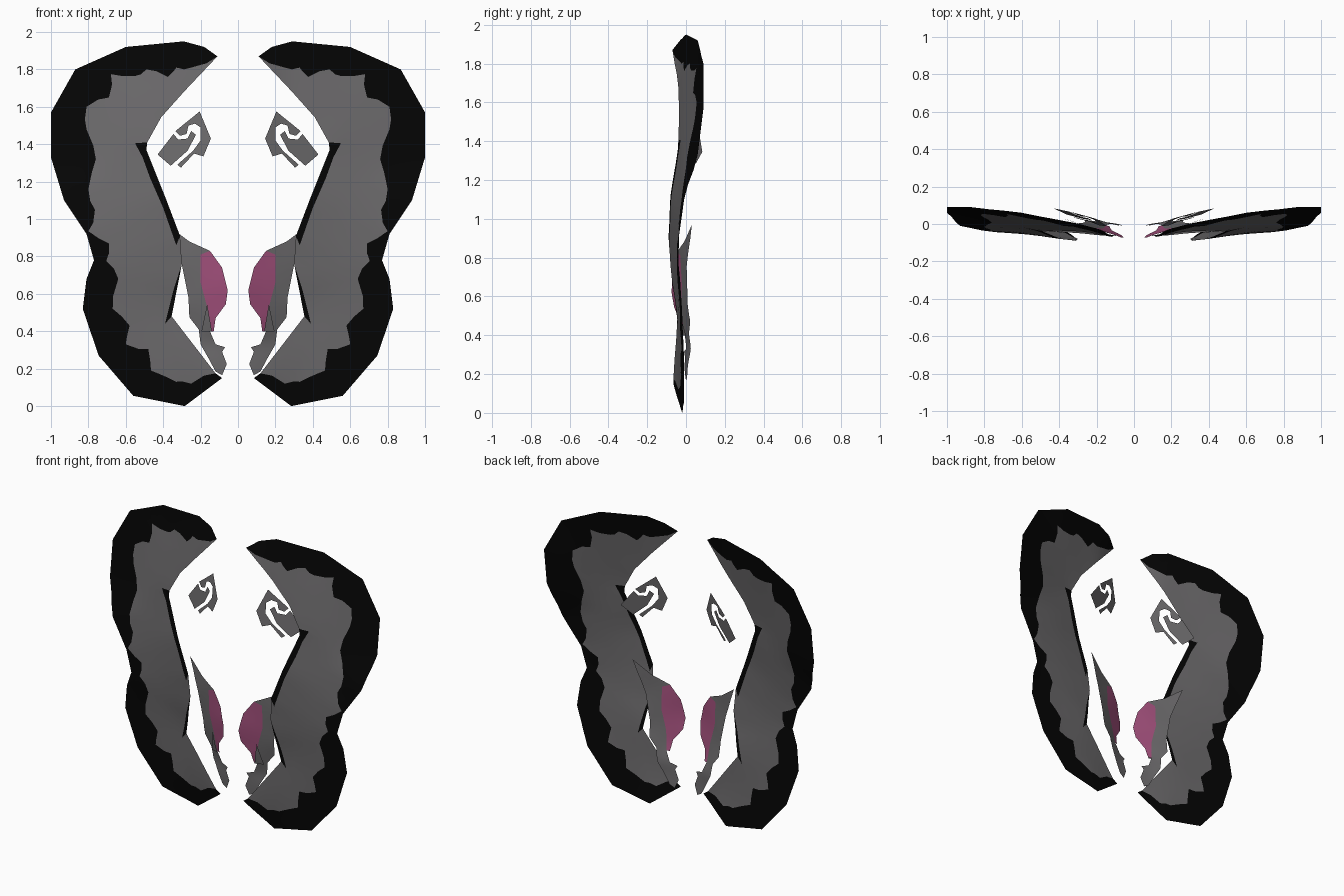
import bpy
import bmesh
import random
from mathutils import Matrix, Vector

random.seed(4)

default_cube = bpy.data.objects.get("Cube")
if default_cube:
    bpy.data.objects.remove(default_cube, do_unlink=True)


def make_material(name, rgb):
    material = bpy.data.materials.new(name)
    material.use_nodes = True
    colour = (*rgb, 1.0)
    material.diffuse_color = colour
    shader = next(n for n in material.node_tree.nodes if n.type == "BSDF_PRINCIPLED")
    shader.inputs["Base Color"].default_value = colour
    shader.inputs["Roughness"].default_value = 0.9
    return material


black = make_material("black fur", (.0015, .0015, .0015))
grey = make_material("grey fur", (.15, .145, .15))
pink = make_material("pink skin", (.36, .08, .2))


def blended_depth(controls):
    """Return a smooth depth function: a plane fitted locally to (x, y, z) points."""
    def depth(x, z):
        system = Matrix(((0, 0, 0), (0, 0, 0), (0, 0, 0)))
        target = Vector((0, 0, 0))
        for cx, cy, cz in controls:
            row = Vector((1, cx - x, cz - z))
            weight = 1.0 / (row.yz.length_squared + .002) ** 2
            for i in range(3):
                system[i] += weight * row[i] * row
            target += weight * cy * row
        return (system.inverted() @ target).x
    return depth


def make_sheet(name, outline, depth, material, face_front=False):
    """Fill an (x, z) outline, bend it with the depth function and mirror it."""
    bm = bmesh.new()
    corners = [bm.verts.new((x, 0, z)) for x, z in outline]
    face = bm.faces.new(corners)
    face.normal_update()
    if (face.normal.y < 0) != face_front:
        face.normal_flip()
    filled = bmesh.ops.triangulate(bm, faces=[face], ngon_method="EAR_CLIP")
    inner_edges = [e for e in filled["edges"] if len(e.link_faces) == 2]
    bmesh.ops.beautify_fill(bm, faces=bm.faces[:], edges=inner_edges)
    bmesh.ops.subdivide_edges(bm, edges=bm.edges[:], cuts=2, use_grid_fill=True)
    bmesh.ops.triangulate(bm, faces=bm.faces[:])
    for vert in bm.verts:
        vert.co.y = depth(vert.co.x, vert.co.z)
    mesh = bpy.data.meshes.new(name)
    bm.to_mesh(mesh)
    bm.free()
    mesh.shade_smooth()
    mesh.materials.append(material)
    sheet = bpy.data.objects.new(name, mesh)
    bpy.context.collection.objects.link(sheet)
    mirror = sheet.modifiers.new("other_side", "MIRROR")
    mirror.use_axis = (True, False, False)
    mirror.use_mirror_merge = False


def flatten(points):
    return [(x, z) for x, y, z in points]


def roughen(points, amount):
    """Add a seeded ragged point in the middle of each edge."""
    result = []
    for start, end in zip(points, points[1:]):
        a, b = Vector(start), Vector(end)
        edge = b - a
        side = Vector((-edge.y, edge.x)).normalized()
        middle = a.lerp(b, random.uniform(.4, .6))
        middle += side * random.uniform(-amount, amount)
        result += [start, tuple(middle)]
    return result + [points[-1]]


# Outer and inner rims of the curved cheek band, from top tip to bottom tip
outer_rim = [
    (.11, -.07, 1.87), (.18, -.03, 1.92), (.29, 0, 1.95), (.6, .06, 1.92),
    (.87, .09, 1.8), (1, .09, 1.57), (1, .06, 1.33), (.93, -.01, 1.1),
    (.81, -.035, .92), (.77, -.04, .78), (.81, -.03, .68), (.83, -.02, .52),
    (.745, -.01, .27), (.56, -.01, .055), (.285, -.02, 0), (.085, -.065, .15),
]
inner_rim = [
    (.12, -.065, .175), (.355, -.045, .48), (.3, -.08, .76), (.31, -.09, .91),
    (.39, -.08, 1.12), (.49, -.04, 1.37), (.485, -.04, 1.41),
    (.41, -.035, 1.545), (.285, -.04, 1.685),
]
band_depth = blended_depth(outer_rim + inner_rim)

# Ragged line where the black edge meets the grey
fur_line = roughen([
    (.11, 1.87), (.25, 1.81), (.33, 1.81), (.375, 1.76), (.49, 1.8),
    (.55, 1.765), (.68, 1.775), (.69, 1.65), (.81, 1.6), (.81, 1.48),
    (.76, 1.32), (.8, 1.16), (.765, 1.05), (.8, .935), (.69, .87),
    (.705, .775), (.64, .68), (.67, .52), (.58, .43), (.6, .33),
    (.48, .305), (.465, .19), (.33, .13), (.25, .12), (.12, .175),
], .014)

# Thin dark trims along the inner rim
upper_trim = [(.33, .86), (.4, 1.06), (.47, 1.22), (.51, 1.33), (.55, 1.405), (.485, 1.41)]
lower_trim = [(.355, .48), (.39, .44), (.365, .54), (.345, .62), (.3, .76)]
rim = flatten(inner_rim)

make_sheet("cheek_band_edge", flatten(outer_rim) + fur_line[:0:-1], band_depth, black)
make_sheet(
    "cheek_band",
    fur_line + lower_trim + [rim[3]] + upper_trim + rim[7:],
    band_depth, grey)
make_sheet("upper_inner_trim", upper_trim + rim[5:2:-1], band_depth, black)
make_sheet("lower_inner_trim", lower_trim, band_depth, black)

# Muzzle side with its long upper point tucked behind the band
muzzle_depth = blended_depth([
    (.38, .03, .97), (.29, 0, .76), (.265, .01, .55), (.21, .015, .41),
    (.15, -.045, .83), (.06, -.07, .6), (.12, -.03, .45), (.085, 0, .165),
    (.07, -.01, .315),
])
skin_line = [(.15, .83), (.2, .81), (.2, .66), (.165, .53), (.15, .4)]
make_sheet(
    "muzzle_side",
    skin_line + [
        (.12, .33), (.07, .315), (.085, .29), (.06, .225), (.085, .165),
        (.12, .185), (.16, .26), (.2, .33), (.21, .41), (.26, .475),
        (.265, .58), (.3, .755), (.38, .97), (.26, .88),
    ],
    muzzle_depth, grey)
make_sheet(
    "muzzle_skin",
    skin_line + [(.13, .4), (.12, .47), (.065, .545), (.055, .62), (.085, .74)],
    muzzle_depth, pink)


# Small folded flap at the corner of the mouth
def flap_depth(x, z):
    return muzzle_depth(x, z) - .012


make_sheet("mouth_flap", [(.14, .4), (.195, .4), (.165, .545)], flap_depth, grey, face_front=True)


# Eye patch in two parts divided by a curling gap
def eye_depth(x, z):
    return .37 * x + .12 * (z - 1.43) - .065


make_sheet(
    "eye_patch_outer",
    [(.43, 1.345), (.345, 1.455), (.32, 1.425), (.27, 1.43),
     (.25, 1.47), (.225, 1.45), (.27, 1.365), (.36, 1.285)],
    eye_depth, grey)
make_sheet(
    "eye_patch_inner",
    [(.205, 1.575), (.335, 1.47), (.31, 1.445), (.275, 1.455),
     (.265, 1.5), (.23, 1.51), (.2, 1.49), (.2, 1.42), (.24, 1.365),
     (.325, 1.29), (.305, 1.275), (.235, 1.35), (.185, 1.335), (.145, 1.43)],
    eye_depth, grey)
